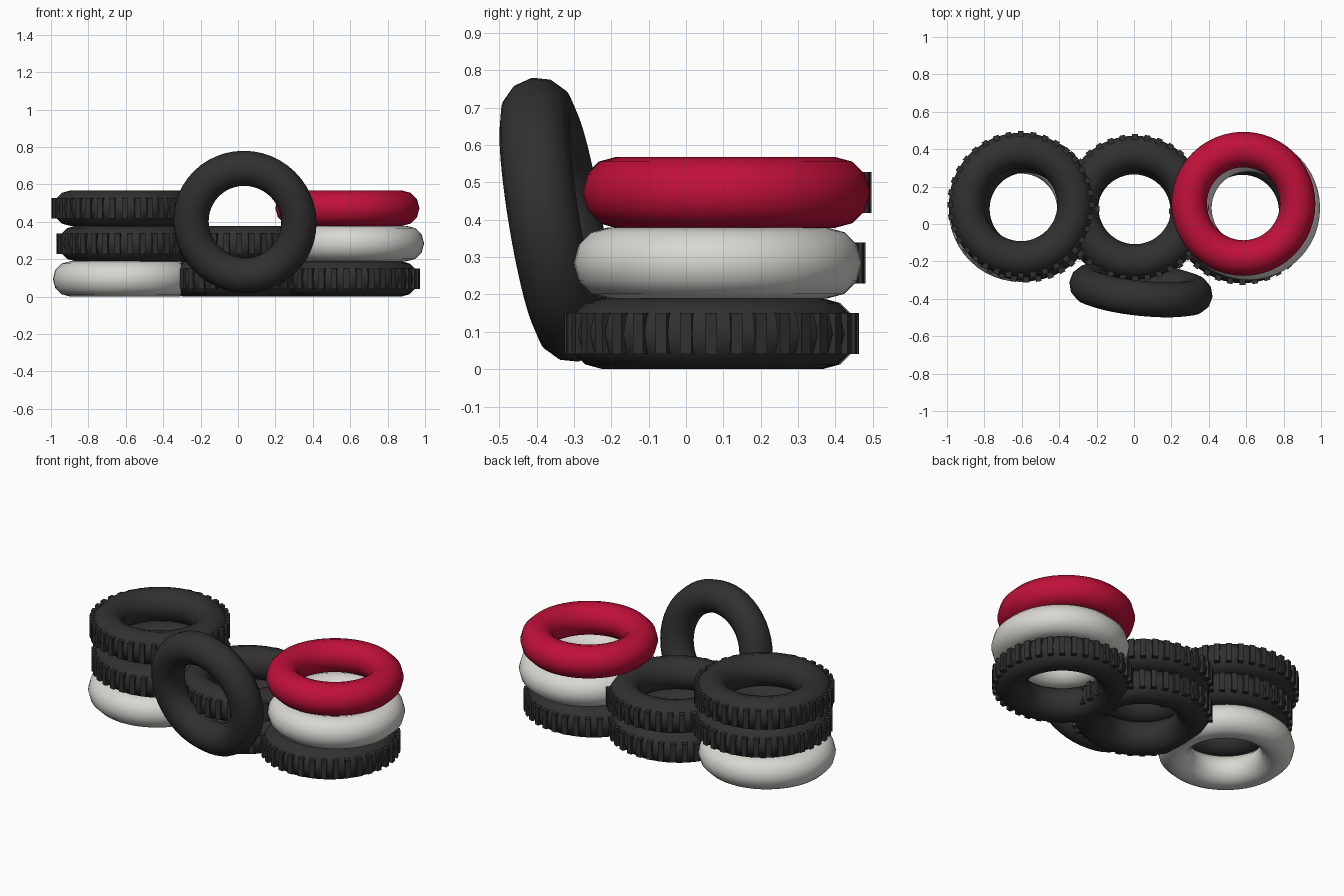
import bpy
import bmesh
from math import cos, sin, pi, radians
from mathutils import Matrix

cube = bpy.data.objects.get("Cube")
if cube:
    bpy.data.objects.remove(cube, do_unlink=True)

MAJOR, MINOR = 0.29, 0.095
TREADS = 36


def make_material(name, color):
    mat = bpy.data.materials.new(name)
    mat.use_nodes = True
    mat.diffuse_color = (*color, 1)
    bsdf = mat.node_tree.nodes["Principled BSDF"]
    bsdf.inputs["Base Color"].default_value = (*color, 1)
    bsdf.inputs["Roughness"].default_value = 0.7
    return mat


black = make_material("black rubber", (0.03, 0.03, 0.03))
white = make_material("white paint", (0.69, 0.68, 0.64))
red = make_material("red paint", (0.53, 0.005, 0.042))


# Ring of upright blocks around the tyre
def add_treads(bm):
    for i in range(TREADS):
        turn = Matrix.Rotation(2 * pi * i / TREADS, 4, "Z")
        place = Matrix.Translation((0.372, 0, 0))
        size = Matrix.Diagonal((0.042, 0.031, 0.11, 1))
        bmesh.ops.create_cube(bm, size=1, matrix=turn @ place @ size)


# Round tyre body swept from a twelve sided section
def make_tyre(name, mat, location, rotation=(0, 0, 0), treaded=False):
    bm = bmesh.new()
    ring = []
    for i in range(12):
        a = 2 * pi * i / 12
        ring.append(bm.verts.new((MAJOR + MINOR * cos(a), 0, MINOR * sin(a))))
    edges = [bm.edges.new((ring[i - 1], ring[i])) for i in range(12)]
    bmesh.ops.spin(bm, geom=ring + edges, cent=(0, 0, 0), axis=(0, 0, 1),
                   angle=2 * pi, steps=48, use_merge=True)
    bmesh.ops.remove_doubles(bm, verts=bm.verts, dist=0.0001)
    if treaded:
        add_treads(bm)
    bmesh.ops.recalc_face_normals(bm, faces=bm.faces)
    mesh = bpy.data.meshes.new(name)
    bm.to_mesh(mesh)
    bm.free()
    mesh.materials.append(mat)
    obj = bpy.data.objects.new(name, mesh)
    bpy.context.collection.objects.link(obj)
    obj.location = location
    obj.rotation_euler = rotation
    bpy.ops.object.select_all(action="DESELECT")
    obj.select_set(True)
    bpy.context.view_layer.objects.active = obj
    bpy.ops.object.shade_smooth_by_angle(angle=radians(50))


# Three stacks, listed from the ground up: (material, x, y, treaded)
stacks = {
    "right": [(white, -0.605, 0.075, False), (black, -0.577, 0.08, True),
              (black, -0.605, 0.103, True)],
    "middle": [(black, 0.0, 0.07, True), (black, 0.005, 0.087, True)],
    "left": [(black, 0.58, 0.068, True), (white, 0.61, 0.085, False),
             (red, 0.585, 0.108, False)],
}
for side, tyres in stacks.items():
    for level, (mat, x, y, treaded) in enumerate(tyres):
        make_tyre(f"{side}_stack_tyre_{level + 1}", mat,
                  (x, y, MINOR + level * 0.189), treaded=treaded)

# Plain tyre leaning on the front of the stacks
make_tyre("leaning_tyre", black, (0.037, -0.35, 0.4),
          (radians(99.4), 0, radians(-6)))
